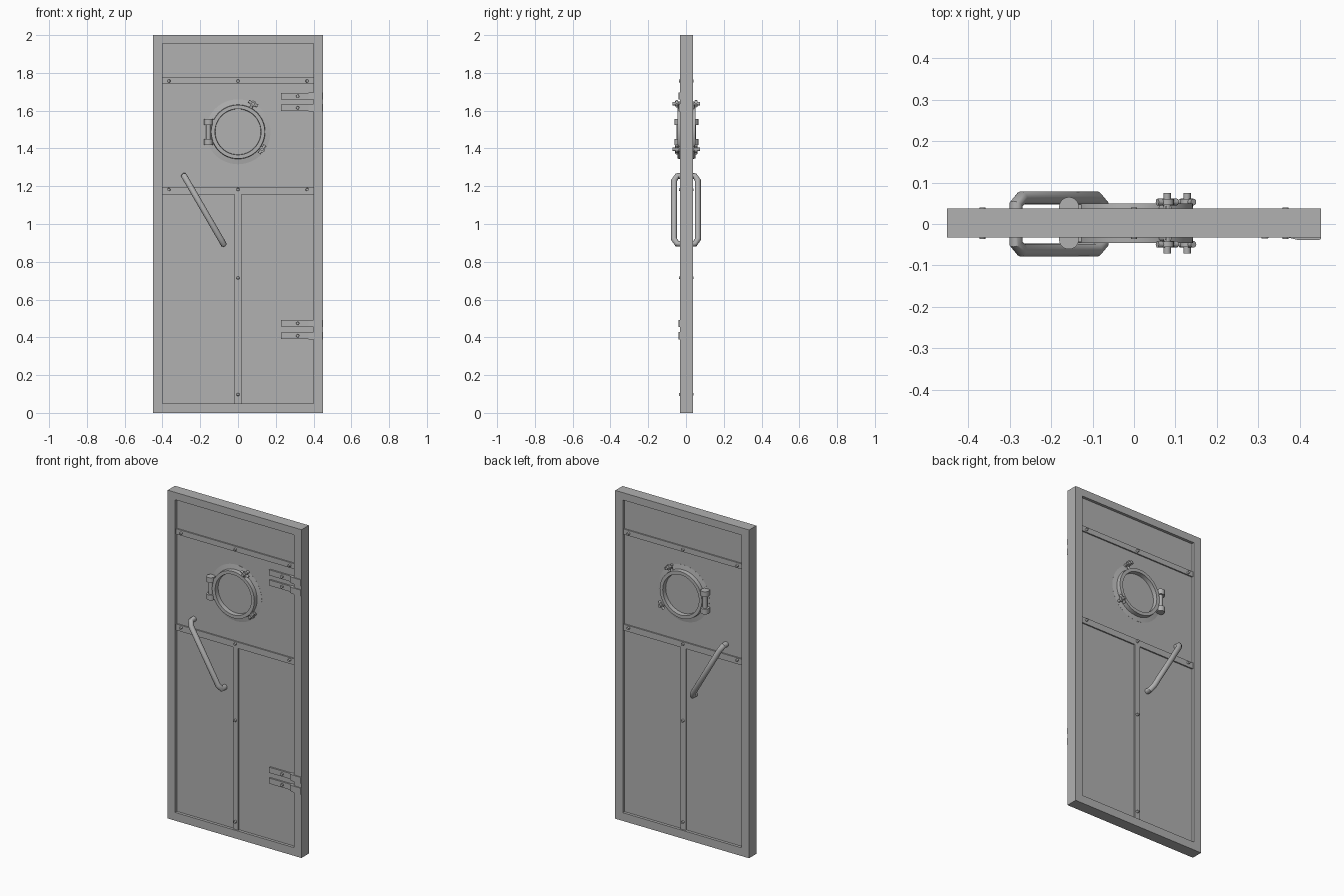
import bpy, bmesh, math
from mathutils import Matrix, Vector

if "Cube" in bpy.data.objects:
    bpy.data.objects.remove(bpy.data.objects["Cube"])

C = 0.002                      # mid-plane of the door leaf
PX, PZ = 0.0, 1.488            # porthole centre
SIDES = (("front", -1), ("back", 1))

steel = bpy.data.materials.new("dark_steel")
steel.diffuse_color = (0.44, 0.44, 0.44, 1)
steel.use_nodes = True
steel.node_tree.nodes["Principled BSDF"].inputs["Base Color"].default_value = steel.diffuse_color


def shade(ob):
    bpy.ops.object.select_all(action='DESELECT')
    ob.select_set(True)
    bpy.context.view_layer.objects.active = ob
    bpy.ops.object.shade_smooth_by_angle(angle=math.radians(35))


def finish(name, bm, smooth=False):
    bmesh.ops.recalc_face_normals(bm, faces=bm.faces[:])
    me = bpy.data.meshes.new(name)
    bm.to_mesh(me)
    bm.free()
    me.materials.append(steel)
    ob = bpy.data.objects.new(name, me)
    bpy.context.collection.objects.link(ob)
    if smooth:
        shade(ob)
    return ob


def add_box(bm, x0, x1, y0, y1, z0, z1):
    mid = Vector(((x0 + x1) / 2, (y0 + y1) / 2, (z0 + z1) / 2))
    size = (x1 - x0, abs(y1 - y0), z1 - z0, 1)
    bmesh.ops.create_cube(bm, size=1, matrix=Matrix.Translation(mid) @ Matrix.Diagonal(size))


def add_cyl(bm, a, b, r, r2=None, seg=16):
    a, b = Vector(a), Vector(b)
    d = b - a
    m = Matrix.Translation((a + b) / 2) @ d.to_track_quat('Z', 'Y').to_matrix().to_4x4()
    bmesh.ops.create_cone(bm, cap_ends=True, segments=seg, radius1=r,
                          radius2=r if r2 is None else r2, depth=d.length, matrix=m)


def add_prism(bm, prof, z0, z1):
    lo, hi = [[bm.verts.new((x, y, z)) for x, y in prof] for z in (z0, z1)]
    bm.faces.new(lo)
    bm.faces.new(hi)
    for i in range(len(prof)):
        j = (i + 1) % len(prof)
        bm.faces.new((lo[i], lo[j], hi[j], hi[i]))


# outer frame: rectangular ring
bm = bmesh.new()
rings = []
for y in (C - 0.035, C + 0.035):
    for x, z0, z1 in ((0.451, 0, 2), (0.4, 0.05, 1.955)):
        rings.append([bm.verts.new(p) for p in
                      ((-x, y, z0), (x, y, z0), (x, y, z1), (-x, y, z1))])
fo, fi, bo, bi = rings
for p, q in ((fo, fi), (fi, bi), (bi, bo), (bo, fo)):
    for i in range(4):
        j = (i + 1) % 4
        bm.faces.new((p[i], p[j], q[j], q[i]))
finish("door_frame", bm)

# recessed panel
bm = bmesh.new()
add_box(bm, -0.4, 0.4, C - 0.018, C + 0.018, 0.05, 1.955)
finish("door_panel", bm)

# reinforcing straps, showing on both faces
bm = bmesh.new()
add_box(bm, -0.4, 0.4, C - 0.026, C + 0.026, 1.742, 1.775)
add_box(bm, -0.4, 0.4, C - 0.026, C + 0.026, 1.157, 1.195)
add_box(bm, -0.018, 0.018, C - 0.026, C + 0.026, 0.05, 1.157)
finish("straps", bm)

# rivets
bm = bmesh.new()
spots = [(x, z) for x in (-0.366, 0, 0.366) for z in (1.757, 1.182)]
spots += [(0, 0.715), (0, 0.098)]
for x, z in spots:
    for _, s in SIDES:
        add_cyl(bm, (x, C + s * 0.022, z), (x, C + s * 0.038, z), 0.009, 0.007, 12)
finish("strap_rivets", bm, True)

# door hinges: two straps each, on the front only
KNUCKLE = ((0.373, -0.014), (0.373, -0.033), (0.385, -0.036), (0.397, -0.039),
           (0.447, -0.039), (0.451, -0.036), (0.451, -0.014))
for name, zs in (("upper_hinge", (1.677, 1.615)), ("lower_hinge", (0.474, 0.408))):
    bm = bmesh.new()
    for z in zs:
        add_box(bm, 0.228, 0.38, -0.026, -0.014, z - 0.017, z + 0.017)
        add_cyl(bm, (0.316, -0.022, z), (0.316, -0.035, z), 0.009, 0.008, 12)
        # thicker knuckle with a rounded front, over the frame edge
        add_prism(bm, KNUCKLE, z - 0.019, z + 0.019)
    finish(name, bm)

# porthole, its hinge, wing bolts and the grab handle: the same on both faces
PROFILE = ((0.172, 0.010), (0.172, 0.0185), (0.144, 0.023), (0.142, 0.048),
           (0.122, 0.048), (0.120, 0.010))
for side, s in SIDES:
    # lathed porthole ring
    bm = bmesh.new()
    N, k = 48, len(PROFILE)
    loops = []
    for i in range(N):
        a = 2 * math.pi * i / N
        loops.append([bm.verts.new((PX + r * math.cos(a), C + s * d, PZ + r * math.sin(a)))
                      for r, d in PROFILE])
    for i in range(N):
        p, q = loops[i], loops[(i + 1) % N]
        for j in range(k):
            bm.faces.new((p[j], p[(j + 1) % k], q[(j + 1) % k], q[j]))
    finish(side + "_porthole_ring", bm, True)

    bm = bmesh.new()
    add_cyl(bm, (PX, C + s * 0.012, PZ), (PX, C + s * 0.021, PZ), 0.121, seg=48)
    finish(side + "_porthole_pane", bm, True)

    # porthole hinge: knuckles, pin and mounting lugs
    bm = bmesh.new()
    hx, hy = -0.157, C + s * 0.039
    for z in (PZ + 0.053, PZ - 0.053):
        add_cyl(bm, (hx, hy, z - 0.016), (hx, hy, z + 0.016), 0.024, seg=24)
        add_box(bm, hx - 0.02, hx + 0.02, *sorted((C + s * 0.015, hy)), z - 0.015, z + 0.015)
        add_box(bm, hx, hx + 0.034, *sorted((C + s * 0.03, C + s * 0.045)), z - 0.012, z + 0.012)
    add_cyl(bm, (hx, hy, PZ - 0.05), (hx, hy, PZ + 0.05), 0.013)
    finish(side + "_porthole_hinge", bm, True)

    # wing bolts
    bm = bmesh.new()
    for x, z in ((0.08, 1.637), (0.128, 1.395)):
        out = Vector((x - PX, 0, z - PZ)).normalized()
        tan = Vector((-out.z, 0, out.x))
        base = Vector((x, C, z))

        def at(d, t=0, o=0):
            return base + Vector((0, s * d, 0)) + tan * t + out * o
        add_cyl(bm, at(0.015), at(0.073), 0.009, seg=16)
        add_cyl(bm, at(0.044), at(0.058), 0.016, seg=16)
        add_cyl(bm, at(0.036, 0, -0.034), at(0.036, 0, 0.008), 0.008, seg=12)
        for t in (-1, 1):
            add_cyl(bm, at(0.051, t * 0.008), at(0.051, t * 0.027), 0.008, seg=12)
    finish(side + "_wing_bolts", bm, True)

    # grab handle: bent tube with chamfered corners
    top, bot = Vector((-0.285, 0, 1.254)), Vector((-0.077, 0, 0.895))
    u = (bot - top).normalized()
    Y = Vector((0, s, 0))
    path = [top + Y * 0.01, top + Y * 0.047, top + u * 0.028 + Y * 0.063,
            bot - u * 0.028 + Y * 0.063, bot + Y * 0.047, bot + Y * 0.01]
    cu = bpy.data.curves.new(side + "_handle", 'CURVE')
    cu.dimensions = '3D'
    cu.bevel_depth = 0.016
    cu.bevel_resolution = 6
    cu.use_fill_caps = True
    cu.materials.append(steel)
    sp = cu.splines.new('POLY')
    sp.points.add(len(path) - 1)
    for p, v in zip(sp.points, path):
        p.co = (*v, 1)
    sp.use_smooth = True
    ob = bpy.data.objects.new(side + "_handle", cu)
    bpy.context.collection.objects.link(ob)
    bpy.ops.object.select_all(action='DESELECT')
    ob.select_set(True)
    bpy.context.view_layer.objects.active = ob
    bpy.ops.object.convert(target='MESH')
    shade(bpy.context.view_layer.objects.active)
